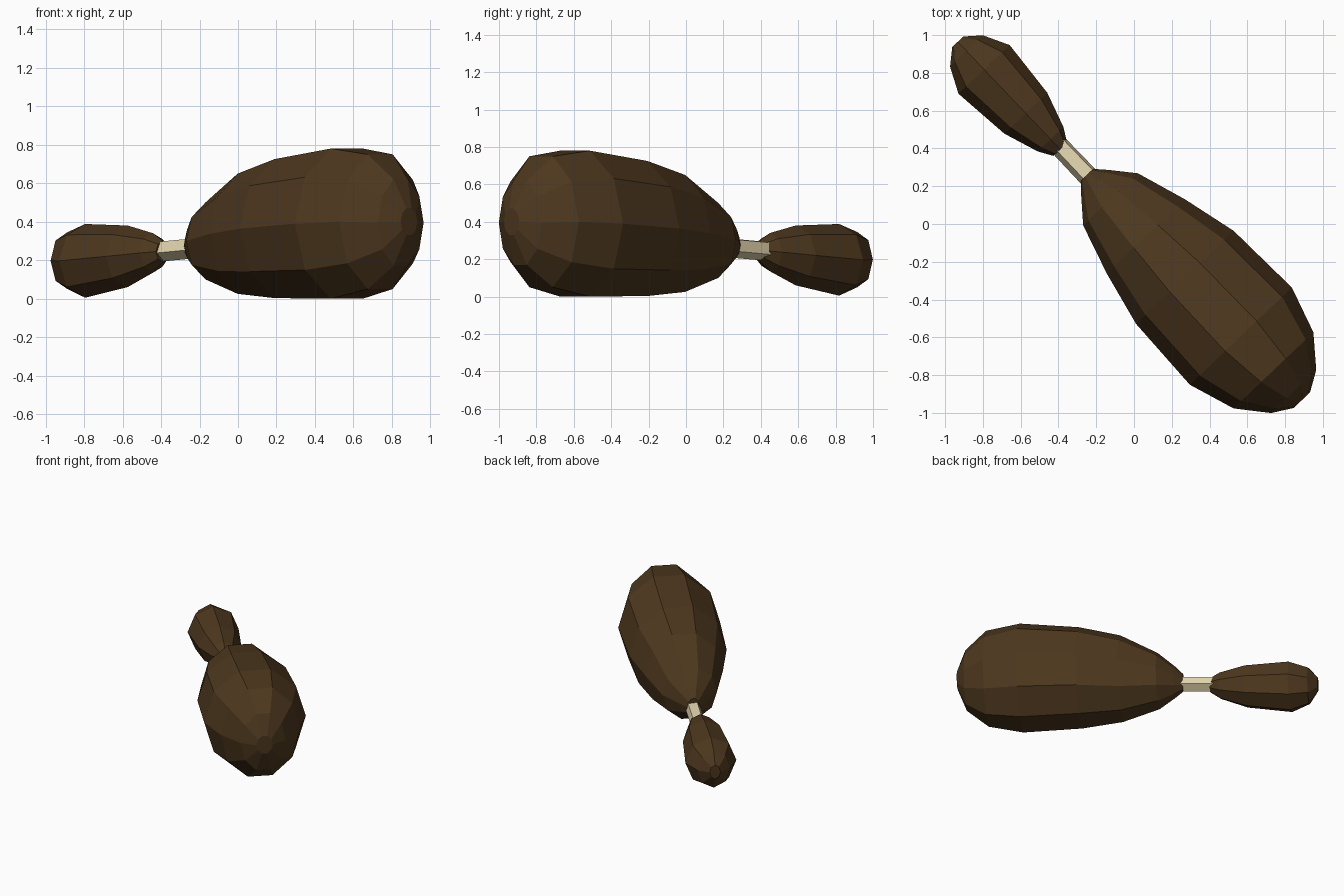
import bpy, bmesh
from math import sin, cos, pi, radians
from mathutils import Vector

if "Cube" in bpy.data.objects:
    bpy.data.objects.remove(bpy.data.objects["Cube"])

AXIS = Vector((0.69, -0.724, 0))   # long direction of the model, flat on the ground
SIDE = Vector((0.724, 0.69, 0))    # horizontal, across the model


def material(name, colour):
    m = bpy.data.materials.new(name)
    m.diffuse_color = (*colour, 1)
    m.use_nodes = True
    m.node_tree.nodes["Principled BSDF"].inputs["Base Color"].default_value = m.diffuse_color
    return m


def loft(name, rings, sides, mat, phase=0.0, offset=0.0):
    """Rings are (distance along axis, half width, bottom z, top z)."""
    bm = bmesh.new()
    loops = []
    zmax = max(abs(sin(phase + 2 * pi * i / sides)) for i in range(sides))
    for t, w, lo, hi in rings:
        loop = []
        for i in range(sides):
            a = phase + 2 * pi * i / sides
            p = AXIS * t + SIDE * (offset + w * cos(a))
            p.z = (lo + hi) / 2 + (hi - lo) / 2 * sin(a) / zmax
            loop.append(bm.verts.new(p))
        loops.append(loop)
    for a, b in zip(loops, loops[1:]):
        for i in range(sides):
            j = (i + 1) % sides
            bm.faces.new((a[i], a[j], b[j], b[i]))
    bm.faces.new(loops[0])
    bm.faces.new(loops[-1])
    bmesh.ops.recalc_face_normals(bm, faces=bm.faces)
    me = bpy.data.meshes.new(name)
    bm.to_mesh(me)
    bm.free()
    me.materials.append(mat)
    ob = bpy.data.objects.new(name, me)
    bpy.context.collection.objects.link(ob)
    return ob


meat = material("meat", (0.075, 0.039, 0.013))
bone = material("bone", (0.76, 0.66, 0.42))

# Large lump of meat
loft("large_meat", [
    (-0.36, 0.045, 0.21, 0.34),
    (-0.30, 0.10, 0.17, 0.40),
    (-0.18, 0.20, 0.10, 0.50),
    (0.09, 0.285, 0.025, 0.65),
    (0.39, 0.357, 0.003, 0.725),
    (0.82, 0.373, 0.0, 0.78),
    (1.07, 0.292, 0.05, 0.75),
    (1.225, 0.165, 0.17, 0.62),
    (1.288, 0.06, 0.33, 0.47),
], 10, meat)

# Small lump of meat
loft("small_meat", [
    (-0.555, 0.05, 0.19, 0.30),
    (-0.63, 0.094, 0.135, 0.34),
    (-0.82, 0.157, 0.06, 0.38),
    (-1.14, 0.187, 0.005, 0.388),
    (-1.275, 0.12, 0.05, 0.345),
    (-1.342, 0.04, 0.15, 0.26),
], 8, meat, offset=-0.01)

# Five-sided bone joining the two lumps
loft("bone", [
    (-0.62, 0.055, 0.19, 0.30),
    (-0.28, 0.058, 0.212, 0.322),
], 5, bone, phase=radians(48))
